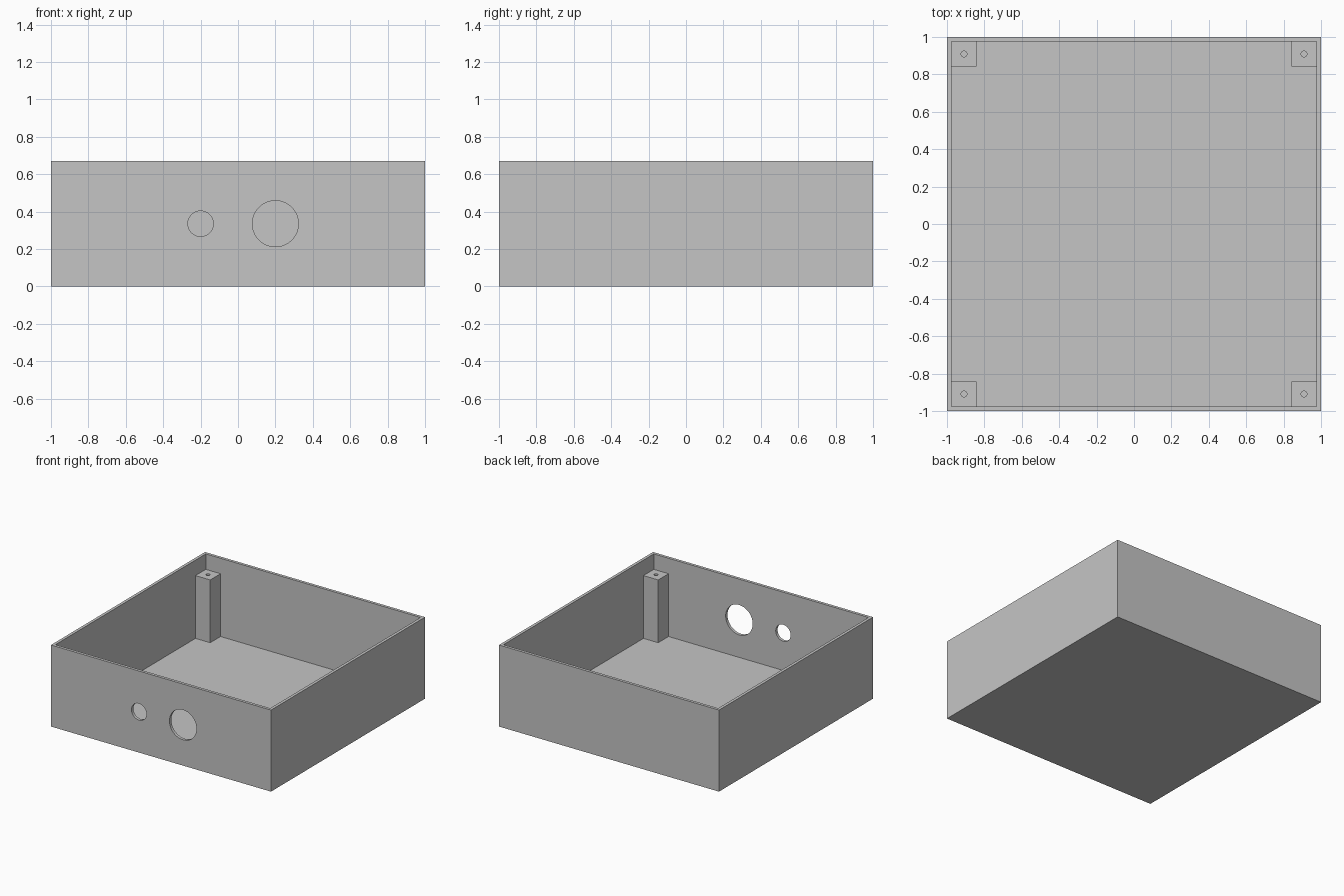
import bpy
import bmesh
from math import pi, radians

cube = bpy.data.objects.get("Cube")
if cube:
    bpy.data.objects.remove(cube, do_unlink=True)

# Main dimensions
HALF, HEIGHT = 1.0, 0.67
WALL, FLOOR = 0.024, 0.027
POST_SIZE, POST_TOP = 0.134, 0.543
SCREW_RADIUS, SCREW_DEPTH = 0.016, 0.3

grey = bpy.data.materials.new("light_grey")
grey.use_nodes = True
colour = (0.56, 0.56, 0.56, 1)
grey.diffuse_color = colour
grey.node_tree.nodes["Principled BSDF"].inputs["Base Color"].default_value = colour


def box(name, size, centre):
    bpy.ops.mesh.primitive_cube_add(size=1, location=centre)
    obj = bpy.context.object
    obj.name = name
    obj.scale = size
    bpy.ops.object.transform_apply(location=False, rotation=False, scale=True)
    obj.data.materials.append(grey)
    return obj


def drill(obj, radius, length, centre, rotation=(0, 0, 0)):
    """Cut a round hole into an object and discard the cutter."""
    bpy.ops.mesh.primitive_cylinder_add(vertices=64, radius=radius, depth=length,
                                        location=centre, rotation=rotation)
    cutter = bpy.context.object
    cutter.hide_render = True
    cutter.data.materials.append(grey)
    mod = obj.modifiers.new("hole", 'BOOLEAN')
    mod.operation, mod.solver, mod.object = 'DIFFERENCE', 'EXACT', cutter
    select(obj)
    bpy.ops.object.modifier_apply(modifier=mod.name)
    bpy.data.objects.remove(cutter, do_unlink=True)


def select(obj):
    bpy.ops.object.select_all(action='DESELECT')
    obj.select_set(True)
    bpy.context.view_layer.objects.active = obj


def smooth(obj):
    select(obj)
    bpy.ops.object.shade_smooth_by_angle(angle=radians(30))


# Open tray: inset the top face for the rim, then push it down to the floor
tray = box("enclosure_tray", (2 * HALF, 2 * HALF, HEIGHT), (0, 0, HEIGHT / 2))
bm = bmesh.new()
bm.from_mesh(tray.data)
top = max(bm.faces, key=lambda f: f.calc_center_median().z)
bmesh.ops.inset_region(bm, faces=[top], thickness=WALL, use_even_offset=True)
pushed = bmesh.ops.extrude_face_region(bm, geom=[top])
verts = [v for v in pushed["geom"] if isinstance(v, bmesh.types.BMVert)]
bmesh.ops.translate(bm, verts=verts, vec=(0, 0, FLOOR - HEIGHT))
if top.is_valid:
    bmesh.ops.delete(bm, geom=[top], context='FACES_ONLY')
bmesh.ops.recalc_face_normals(bm, faces=bm.faces)
bm.to_mesh(tray.data)
bm.free()

# Small and large round openings in the front wall
for x, radius in ((-0.2, 0.068), (0.2, 0.123)):
    drill(tray, radius, 0.2, (x, -HALF, HEIGHT / 2), (pi / 2, 0, 0))
smooth(tray)

# Screw post in each inner corner, with a blind pilot hole
offset = HALF - WALL - POST_SIZE / 2
for y, depth_name in ((-offset, "front"), (offset, "back")):
    for x, side_name in ((-offset, "right"), (offset, "left")):
        post = box(f"{depth_name}_{side_name}_screw_post",
                   (POST_SIZE, POST_SIZE, POST_TOP - FLOOR),
                   (x, y, (POST_TOP + FLOOR) / 2))
        drill(post, SCREW_RADIUS, 2 * SCREW_DEPTH, (x, y, POST_TOP))
        smooth(post)
